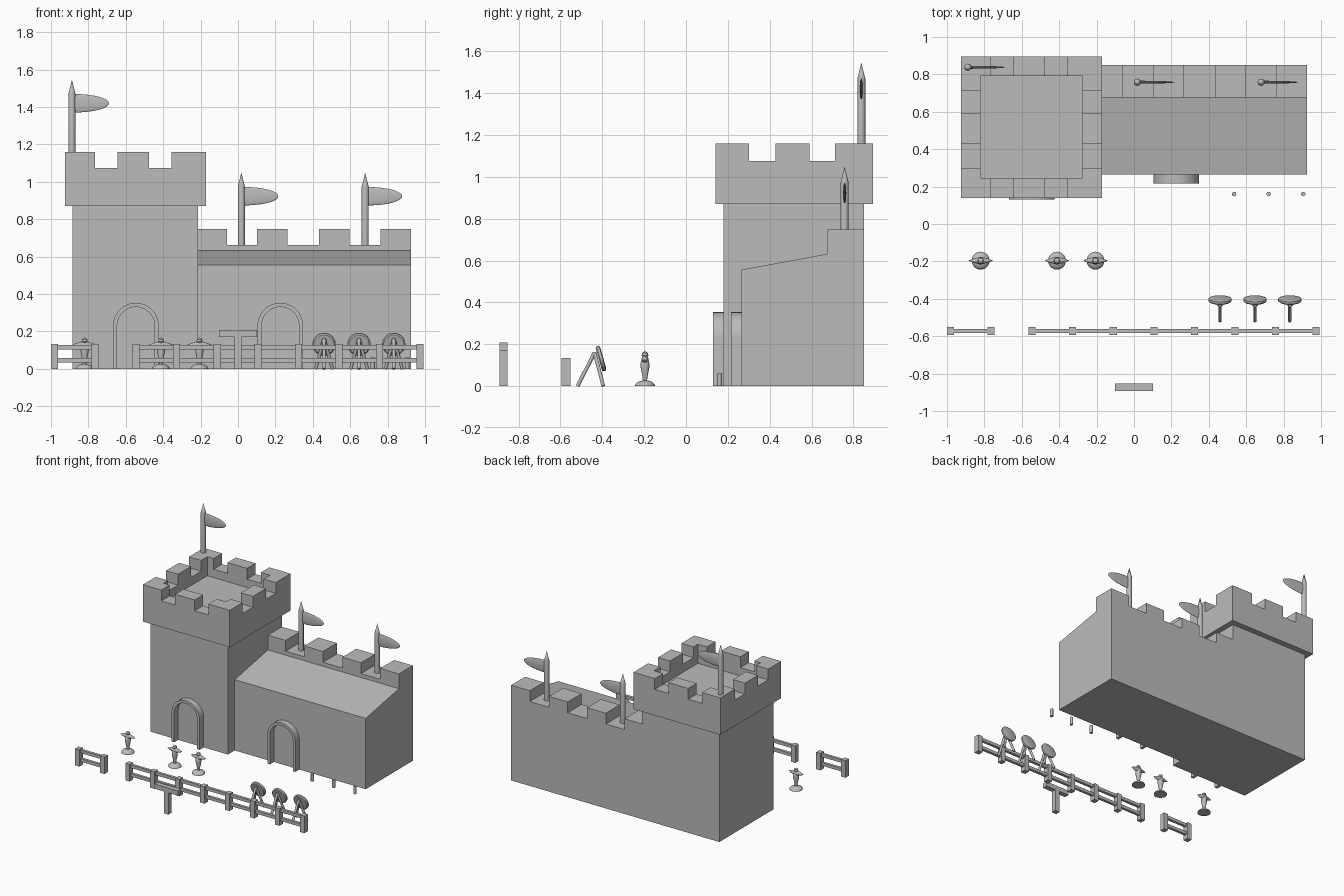
import bpy, bmesh, math
from mathutils import Matrix, Vector

cube = bpy.data.objects.get("Cube")
if cube:
    bpy.data.objects.remove(cube, do_unlink=True)

stone = bpy.data.materials.new("stone grey")
stone.use_nodes = True
GREY = (0.5, 0.5, 0.5, 1)
stone.diffuse_color = GREY
stone.node_tree.nodes["Principled BSDF"].inputs["Base Color"].default_value = GREY


def finish(name, bm, smooth=False):
    bmesh.ops.recalc_face_normals(bm, faces=bm.faces[:])
    mesh = bpy.data.meshes.new(name)
    bm.to_mesh(mesh)
    bm.free()
    obj = bpy.data.objects.new(name, mesh)
    bpy.context.collection.objects.link(obj)
    mesh.materials.append(stone)
    if smooth:
        bpy.ops.object.select_all(action='DESELECT')
        obj.select_set(True)
        bpy.context.view_layer.objects.active = obj
        bpy.ops.object.shade_smooth_by_angle(angle=math.radians(35))
    return obj


def add_box(bm, x, y, z):
    size = Vector((x[1] - x[0], y[1] - y[0], z[1] - z[0]))
    mid = Vector((sum(x), sum(y), sum(z))) / 2
    bmesh.ops.create_cube(bm, size=1, matrix=Matrix.Translation(mid) @ Matrix.Diagonal(size).to_4x4())


def box(name, x, y, z):
    bm = bmesh.new()
    add_box(bm, x, y, z)
    return finish(name, bm)


def cut(obj, boxes):
    """Subtract each box from the object."""
    bpy.context.view_layer.objects.active = obj
    for ranges in boxes:
        cutter = box("cutter", *ranges)
        cutter.hide_render = True
        mod = obj.modifiers.new("cut", 'BOOLEAN')
        mod.operation, mod.solver, mod.object = 'DIFFERENCE', 'EXACT', cutter
        bpy.ops.object.modifier_apply(modifier=mod.name)
        bpy.data.objects.remove(cutter, do_unlink=True)


def extrude(name, points, depth, smooth=False):
    """Extrude a closed profile along a vector."""
    bm = bmesh.new()
    face = bm.faces.new([bm.verts.new(p) for p in points])
    new = bmesh.ops.extrude_face_region(bm, geom=[face], use_keep_orig=True)["geom"]
    bmesh.ops.translate(bm, vec=depth, verts=[v for v in new if isinstance(v, bmesh.types.BMVert)])
    return finish(name, bm, smooth)


def lathe(name, profile, loc, steps=20):
    """Turn (radius, height) points around z."""
    bm = bmesh.new()
    verts = [bm.verts.new((r, 0, z)) for r, z in profile]
    edges = [bm.edges.new(pair) for pair in zip(verts, verts[1:])]
    bmesh.ops.spin(bm, geom=verts + edges, axis=(0, 0, 1), cent=(0, 0, 0),
                   angle=math.tau, steps=steps, use_merge=True)
    bmesh.ops.remove_doubles(bm, verts=bm.verts[:], dist=0.0001)
    obj = finish(name, bm, True)
    obj.location = loc
    return obj


def rod(name, a, b, r):
    a, b = Vector(a), Vector(b)
    obj = lathe(name, [(0, 0), (r, 0), (r, (b - a).length), (0, (b - a).length)], a, 12)
    obj.rotation_euler = (b - a).to_track_quat('Z', 'Y').to_euler()
    return obj


# Tower with an overhanging battlement
box("tower_body", (-0.885, -0.214), (0.18, 0.85), (0, 0.88))
battlement = box("tower_battlement", (-0.925, -0.17), (0.14, 0.895), (0.87, 1.16))
cut(battlement, [((-0.82, -0.275), (0.245, 0.79), (1.01, 2))]
    + [(gap, (0, 1), (1.075, 2)) for gap in ((-0.765, -0.645), (-0.475, -0.355))]
    + [((-1, 0), gap, (1.075, 2)) for gap in ((0.3, 0.427), (0.59, 0.712))])

# Hall with a sloping roof and a crenellated back wall
hall = extrude("hall", [(-0.214, y, z) for y, z in (
    (0.265, 0), (0.85, 0), (0.85, 0.748), (0.677, 0.748), (0.677, 0.632), (0.265, 0.556))],
    (1.139, 0, 0))
cut(hall, [(gap, (0.6, 1), (0.663, 1)) for gap in ((-0.06, 0.102), (0.265, 0.433), (0.596, 0.762))])


# Raised door arches
def arch(name, x, y, depth):
    def outline(r):
        spring = 0.231
        curve = [(x + r * math.cos(math.pi * i / 20), y, spring + r * math.sin(math.pi * i / 20))
                 for i in range(21)]
        return [(x + r, y, 0)] + curve + [(x - r, y, 0)]
    extrude(name, outline(0.122) + outline(0.1)[::-1], (0, depth, 0), True)


arch("tower_door_arch", -0.546, 0.13, 0.055)
arch("hall_door_arch", 0.226, 0.216, 0.055)


# Flagpoles with pointed tips and tapering pennants
def flag(name, x, y, z):
    r, top = 0.019, 0.31
    lathe(name + "_pole", [(0, 0), (r, 0), (r, top), (0, top + 0.076)], (x, y, z), 16)
    bm = bmesh.new()
    bmesh.ops.create_uvsphere(bm, u_segments=32, v_segments=16, radius=1)
    bmesh.ops.bisect_plane(bm, geom=bm.verts[:] + bm.edges[:] + bm.faces[:], dist=0.0001,
                           plane_co=(0, 0, 0), plane_no=(1, 0, 0), clear_inner=True)
    bmesh.ops.holes_fill(bm, edges=[e for e in bm.edges if e.is_boundary])
    bmesh.ops.scale(bm, vec=(0.182, 0.008, 0.049), verts=bm.verts[:])
    pennant = finish(name + "_pennant", bm, True)
    pennant.location = (x + 0.016, y, z + 0.26)


flag("tower_flag", -0.888, 0.838, 1.16)
flag("hall_flag_right", 0.018, 0.758, 0.663)
flag("hall_flag_left", 0.68, 0.758, 0.663)

# Fence in two runs
for side, start, count in (("right", -0.981, 2), ("left", -0.545, 8)):
    xs = [start + 0.217 * i for i in range(count)]
    bm = bmesh.new()
    for x in xs:
        add_box(bm, (x - 0.019, x + 0.019), (-0.594, -0.552), (0, 0.133))
    finish("fence_posts_" + side, bm)
    bm = bmesh.new()
    for z in (0.047, 0.115):
        add_box(bm, (xs[0], xs[-1]), (-0.582, -0.561), (z - 0.012, z + 0.012))
    finish("fence_rails_" + side, bm)

# Signpost
box("sign_post", (-0.02, 0.02), (-0.892, -0.853), (0, 0.175))
box("sign_board", (-0.102, 0.102), (-0.892, -0.853), (0.171, 0.208))

# Round targets leaning on tripods
for i, x in enumerate((0.46, 0.647, 0.833)):
    name = "target_%d" % (i + 1)
    tilt = math.radians(-74)
    disc = lathe(name + "_disc", [(0, -0.01), (0.055, -0.01), (0.062, -0.004), (0.062, 0.008),
                                  (0.052, 0.012), (0, 0.012)], (x, -0.407, 0.131), 24)
    disc.rotation_euler = (tilt, 0, 0)
    apex = (x, -0.437, 0.16)
    rod(name + "_back_leg", (x, -0.518, 0), apex, 0.009)
    for side, dx in (("left", 0.045), ("right", -0.045)):
        rod(name + "_front_leg_" + side, (x + dx, -0.395, 0), apex, 0.009)

# Training dummies on domed bases
for i, x in enumerate((-0.82, -0.412, -0.206)):
    name = "dummy_%d" % (i + 1)
    loc = (x, -0.196, 0)
    dome = [(0.048 * math.cos(a), 0.027 * math.sin(a)) for a in
            (math.pi / 2 * k / 6 for k in range(7))]
    lathe(name + "_base", [(0, 0)] + dome, loc)
    lathe(name + "_body", [(0, 0.015), (0.009, 0.015), (0.012, 0.045), (0.021, 0.09),
                           (0.02, 0.12), (0.01, 0.135), (0.016, 0.145), (0.014, 0.158), (0, 0.168)], loc)
    arms = lathe(name + "_arms", [(0, -0.066), (0.009, -0.045), (0.017, -0.015), (0.017, 0.015),
                                  (0.009, 0.045), (0, 0.066)], (x, -0.196, 0.128), 12)
    arms.rotation_euler = (0, math.pi / 2, 0)

# Short pegs beside the hall
for i, x in enumerate((0.535, 0.72, 0.905)):
    rod("peg_%d" % (i + 1), (x, 0.16, 0), (x, 0.16, 0.06), 0.012)
